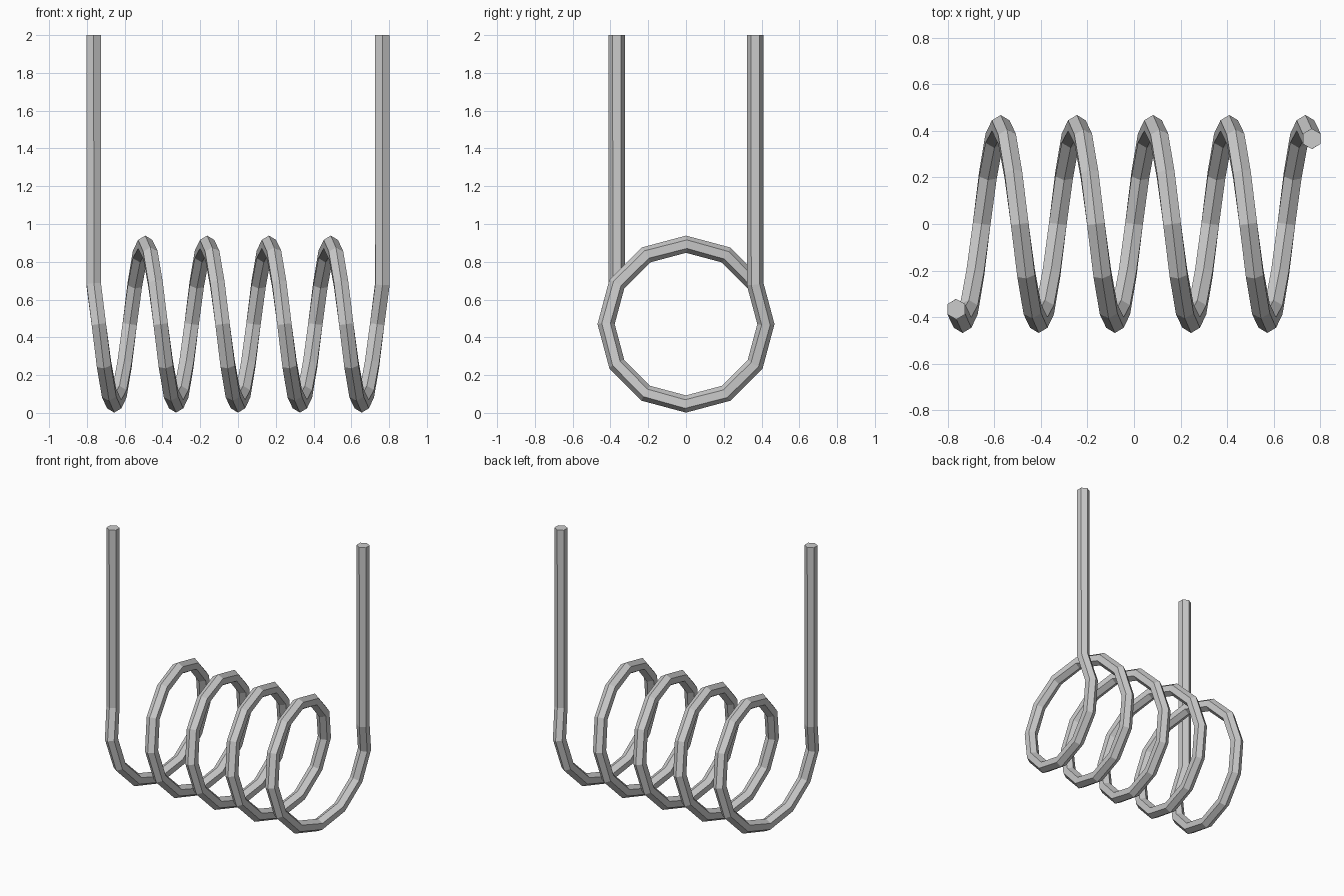
import bpy, bmesh, math
from mathutils import Vector

if "Cube" in bpy.data.objects:
    bpy.data.objects.remove(bpy.data.objects["Cube"])

R, TUBE, PITCH, ZC = 0.423, 0.044, 0.3275, 0.47
SIDES, STEPS, HALF = 6, 12, 28   # tube sides, steps per turn, steps each way from centre

# Path: straight leg, helix along x, straight leg
points, outward = [], []
for i in range(-HALF, HALF + 1):
    a = 2 * math.pi * i / STEPS
    radial = Vector((0, math.sin(a), -math.cos(a)))
    points.append(Vector((PITCH * i / STEPS, 0, ZC)) + radial * R)
    outward.append(radial)
first, last = points[0], points[-1]
points = [Vector((first.x, first.y, 2))] + points + [Vector((last.x, last.y, 2))]
outward = [Vector((0, -1, 0))] + outward + [Vector((0, 1, 0))]

# Sweep a hexagon along the path with mitred corners
bm = bmesh.new()
rings = []
for i, p in enumerate(points):
    d_in = (p - points[i - 1]).normalized() if i > 0 else None
    d_out = (points[i + 1] - p).normalized() if i < len(points) - 1 else None
    d_in, d_out = d_in or d_out, d_out or d_in
    t = (d_in + d_out).normalized()
    n = (outward[i] - t * outward[i].dot(t)).normalized()
    b = t.cross(n)
    mitre = 1 / t.dot(d_out)
    ring = []
    for k in range(SIDES):
        a = 2 * math.pi * k / SIDES
        ring.append(bm.verts.new(p + TUBE * (n * math.cos(a) * mitre + b * math.sin(a))))
    rings.append(ring)
for r0, r1 in zip(rings, rings[1:]):
    for k in range(SIDES):
        j = (k + 1) % SIDES
        bm.faces.new((r0[k], r0[j], r1[j], r1[k]))
# End caps
bm.faces.new(rings[0][::-1])
bm.faces.new(rings[-1])
bmesh.ops.recalc_face_normals(bm, faces=bm.faces)

mesh = bpy.data.meshes.new("coil")
bm.to_mesh(mesh)
bm.free()
bpy.context.collection.objects.link(bpy.data.objects.new("coil", mesh))
